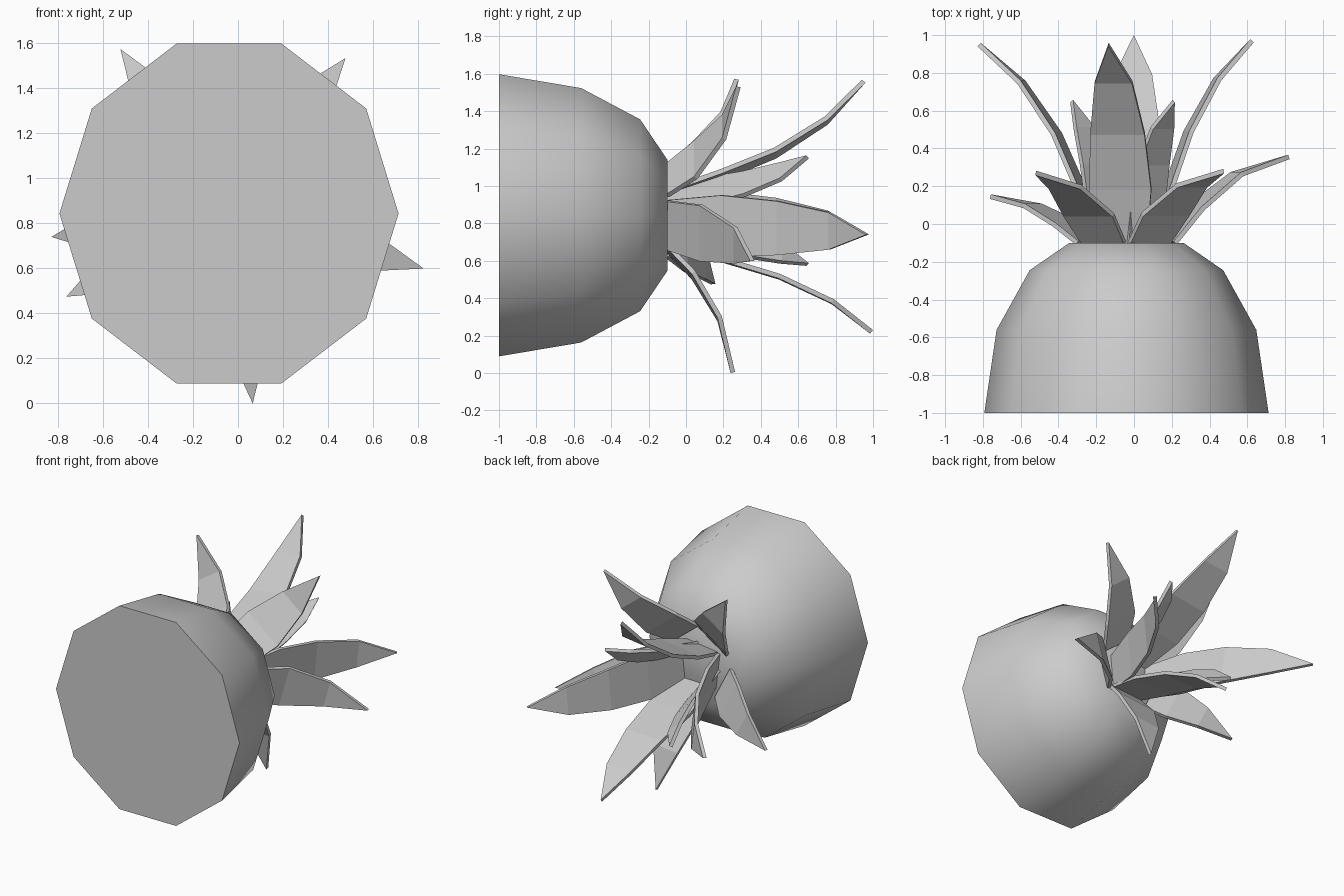
import bpy, bmesh, math
from mathutils import Vector

if "Cube" in bpy.data.objects:
    bpy.data.objects.remove(bpy.data.objects["Cube"])


def make_object(name, bm):
    bmesh.ops.recalc_face_normals(bm, faces=bm.faces[:])
    mesh = bpy.data.meshes.new(name)
    bm.to_mesh(mesh)
    bm.free()
    obj = bpy.data.objects.new(name, mesh)
    bpy.context.collection.objects.link(obj)
    return obj


# Fruit body: ten-sided rings along y, (y, x radius, z radius)
bm = bmesh.new()
rings = []
for y, rx, rz in [(-1, .7525, .793), (-.56, .6875, .715),
                  (-.245, .5125, .539), (-.1, .3025, .313)]:
    rings.append([bm.verts.new((-.04 + rx * math.cos(i * math.tau / 10), y,
                                .843 + rz * math.sin(i * math.tau / 10)))
                  for i in range(10)])
for a, b in zip(rings, rings[1:]):
    for i in range(10):
        j = (i + 1) % 10
        bm.faces.new((a[i], a[j], b[j], b[i]))
bm.faces.new(rings[0])
bm.faces.new(rings[-1])
body = make_object("fruit_body", bm)
bpy.context.view_layer.objects.active = body
body.select_set(True)
bpy.ops.object.shade_smooth_by_angle(angle=math.radians(60))
body.select_set(False)

# Leaf stations: (outward fraction, y fraction, width)
OUTER = [(0, 0, .27), (.22, .4, .31), (.57, .8, .2), (1, 1, 0)]
LONG = [(0, 0, .26), (.16, .27, .33), (.36, .55, .29), (.65, .81, .2), (1, 1, 0)]
INNER = [(0, 0, .18), (.16, .27, .23), (.36, .55, .2), (.65, .81, .14), (1, 1, 0)]


def leaf(name, root, tip, stations):
    """Curved tapering blade from root (x, z) on the crown to tip (x, y, z)."""
    start = Vector((root[0], -.1, root[1]))
    span = Vector(tip) - start
    side = Vector((-span.z, 0, span.x)).normalized()
    bm = bmesh.new()
    prev = None
    for out, along, width in stations:
        p = start + Vector((span.x * out, span.y * along, span.z * out))
        offsets = (-.5, .5) if width else (0,)
        row = [bm.verts.new(p + side * width * o) for o in offsets]
        if prev:
            bm.faces.new(prev + row[::-1])
        prev = row
    obj = make_object(name, bm)
    mod = obj.modifiers.new("thickness", 'SOLIDIFY')
    mod.thickness = .025
    mod.offset = 0


# Drooping outer leaves
for i, (root, tip) in enumerate([
        ((-.16, 1.03), (-.52, .27, 1.57)), ((.08, 1.03), (.475, .28, 1.53)),
        ((-.24, .74), (-.76, .145, .475)), ((0, .67), (.065, .25, .003)),
        ((.18, .79), (.82, .355, .6))]):
    leaf(f"outer_leaf_{i + 1}", root, tip, OUTER)

# Long upright leaves
for i, (root, tip) in enumerate([
        ((-.18, .82), (-.82, .95, .74)), ((-.06, .96), (-.135, .95, 1.56)),
        ((.1, .795), (.625, .97, .74)), ((-.01, .68), (0, .992, .22))]):
    leaf(f"long_leaf_{i + 1}", root, tip, LONG)

# Short inner leaves
leaf("inner_leaf_1", (.04, .93), (.21, .65, 1.155), INNER)
leaf("inner_leaf_2", (-.14, .76), (-.33, .65, .58), INNER)
